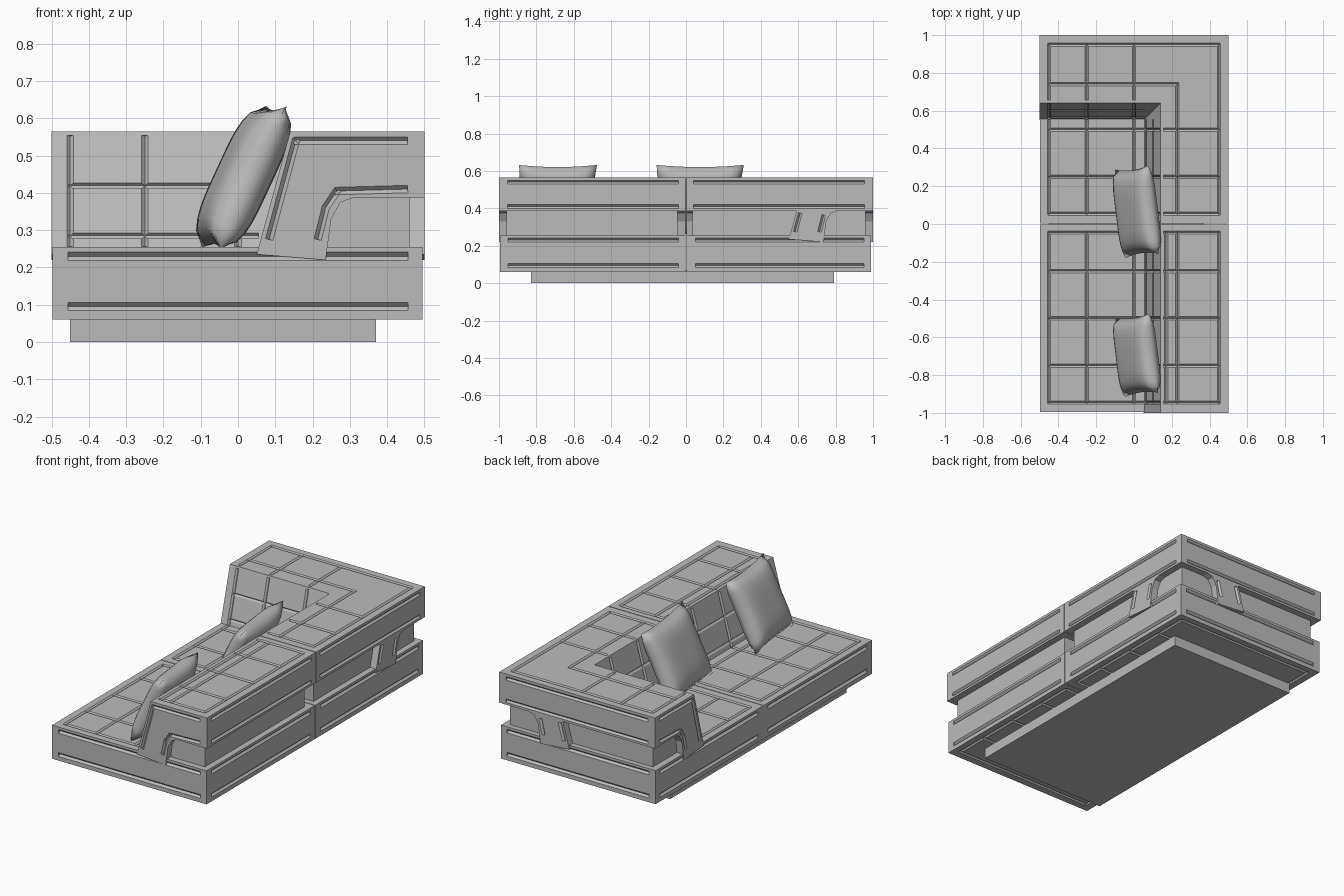
import bpy, bmesh, math
from mathutils import Vector, Matrix, Euler

cube = bpy.data.objects.get("Cube")
if cube:
    bpy.data.objects.remove(cube, do_unlink=True)

# One grey upholstery material
GREY = (0.5, 0.5, 0.5, 1)
mat = bpy.data.materials.new("grey_upholstery")
mat.use_nodes = True
mat.diffuse_color = GREY
mat.node_tree.nodes["Principled BSDF"].inputs["Base Color"].default_value = GREY


def to_object(name, bm):
    bmesh.ops.recalc_face_normals(bm, faces=bm.faces)
    mesh = bpy.data.meshes.new(name)
    bm.to_mesh(mesh)
    bm.free()
    obj = bpy.data.objects.new(name, mesh)
    bpy.context.collection.objects.link(obj)
    mesh.materials.append(mat)
    return obj


def box(name, x, y, z):
    bm = bmesh.new()
    bmesh.ops.create_cube(bm, size=1)
    for v in bm.verts:
        v.co = [(a + b) / 2 + c * (b - a) for (a, b), c in zip((x, y, z), v.co)]
    return to_object(name, bm)


def boolean(obj, other, operation):
    mod = obj.modifiers.new("cut", 'BOOLEAN')
    mod.operation = operation
    mod.solver = 'EXACT'
    mod.use_self = True
    mod.object = other
    graph = bpy.context.evaluated_depsgraph_get()
    mesh = bpy.data.meshes.new_from_object(obj.evaluated_get(graph))
    obj.modifiers.clear()
    obj.data = mesh
    bpy.data.objects.remove(other, do_unlink=True)
    mesh.materials.clear()
    mesh.materials.append(mat)
    for p in mesh.polygons:
        p.material_index = 0


def groove(obj, lines, radius=0.009):
    """Cut V-shaped seams along the given paths."""
    bm = bmesh.new()
    for path in lines:
        for p, q in zip(path, path[1:]):
            p, q = Vector(p), Vector(q)
            d = q - p
            m = Matrix.Translation((p + q) / 2) @ d.to_track_quat('Z', 'Y').to_matrix().to_4x4()
            bmesh.ops.create_cone(bm, cap_ends=True, segments=4, radius1=radius,
                                  radius2=radius, depth=d.length + radius, matrix=m)
    cutter = to_object("seam_cutter", bm)
    cutter.hide_render = True
    boolean(obj, cutter, 'DIFFERENCE')


# Plinth
box("plinth", (-0.45, 0.37), (-0.83, 0.79), (0, 0.07))

# Seat modules with quilted tops and seams round the sides
TOP, BOTTOM = 0.255, 0.06
COLUMNS = (-0.45, -0.25, 0)


def seat(name, y0, y1, outer, rows, back_limit):
    obj = box(name, (-0.498, 0.495), (y0, y1), (BOTTOM, TOP))
    lo, hi = min(rows), max(rows)
    lines = [((x, lo, TOP), (x, back_limit, TOP)) for x in COLUMNS]
    lines += [((-0.45, y, TOP), (0.1, y, TOP)) for y in rows if y <= back_limit]
    for x in (-0.45, 0.45):
        lines.append(((x, lo, BOTTOM), (x, hi, BOTTOM)))
    for y in rows:
        lines.append(((-0.45, y, BOTTOM), (0.45, y, BOTTOM)))
    groove(obj, lines)
    sides = []
    for z in (0.095, 0.23):
        sides += [((x, lo, z), (x, hi, z)) for x in (-0.498, 0.495)]
        sides.append(((-0.45, outer, z), (0.45, outer, z)))
    groove(obj, sides, 0.011)


seat("front_seat", -0.995, -0.002, -0.995, (-0.945, -0.75, -0.5, -0.25, -0.045), -0.045)
seat("rear_seat", 0.002, 0.99, 0.99, (0.055, 0.25, 0.5, 0.75, 0.945), 0.56)

# Backrest cross-section: sloping front, flat top, overhang and curved leg
PROFILE = [(0.05, 0.235), (0.14, 0.565), (0.5, 0.565), (0.5, 0.387), (0.31, 0.387),
           (0.275, 0.375), (0.25, 0.33), (0.235, 0.22)]
END_SEAMS = [[(0.085, 0.28), (0.155, 0.54), (0.45, 0.54)],
             [(0.215, 0.28), (0.235, 0.36), (0.265, 0.405), (0.45, 0.41)]]
RIDGE = 0.565


def along_y(u, z, t):
    return (u, t, z)


def along_x(u, z, t):
    return (t, u + 0.5, z)


def rest(name, place, a, b):
    bm = bmesh.new()
    face = bm.faces.new([bm.verts.new(place(u, z, a)) for u, z in PROFILE])
    moved = bmesh.ops.extrude_face_region(bm, geom=[face])["geom"]
    shift = Vector(place(0, 0, b)) - Vector(place(0, 0, a))
    bmesh.ops.translate(bm, vec=shift, verts=[v for v in moved if isinstance(v, bmesh.types.BMVert)])
    return to_object(name, bm)


def end_seams(place, t):
    return [[place(u, z, t) for u, z in path] for path in END_SEAMS]


def slope(z):
    return 0.05 + (z - 0.235) * 0.09 / 0.33


def slope_seams(place, stations, t0, t1):
    lines = [(place(slope(z), z, t0), place(slope(z), z, t1)) for z in (0.285, 0.42)]
    lines += [(place(slope(0.26), 0.26, t), place(slope(0.55), 0.55, t)) for t in stations]
    return lines


def top_seams(place, stations, start=0.16):
    return [(place(start, RIDGE, t), place(0.45, RIDGE, t)) for t in stations]


# Front back-rest module
front_rest = rest("front_backrest", along_y, -1, -0.002)
rows = (-0.945, -0.75, -0.5, -0.25, -0.045)
lines = [((x, -0.945, RIDGE), (x, -0.045, RIDGE)) for x in (0.17, 0.23, 0.45)]
groove(front_rest, lines + top_seams(along_y, rows) + slope_seams(along_y, rows, -0.95, -0.045))
sides = [((0.5, -0.95, z), (0.5, -0.045, z)) for z in (0.41, 0.54)]
groove(front_rest, sides + end_seams(along_y, -1), 0.01)

# Corner module: back-rest joined with the return arm
corner = rest("corner_backrest", along_y, 0.002, 1)
boolean(corner, rest("return_arm", along_x, -0.5, 0.5), 'UNION')
rows = (0.055, 0.25, 0.5)
lines = [((0.23, 0.055, RIDGE), (0.23, 0.74, RIDGE)),
         ((0.45, 0.055, RIDGE), (0.45, 0.95, RIDGE)),
         ((-0.45, 0.74, RIDGE), (0.23, 0.74, RIDGE)),
         ((-0.45, 0.95, RIDGE), (0.45, 0.95, RIDGE))]
lines += top_seams(along_y, rows) + top_seams(along_x, COLUMNS)
lines += slope_seams(along_y, rows, 0.05, 0.55) + slope_seams(along_x, COLUMNS, -0.45, 0.05)
groove(corner, lines)
sides = []
for z in (0.41, 0.54):
    sides += [((0.5, 0.045, z), (0.5, 0.95, z)), ((-0.45, 1, z), (0.45, 1, z))]
sides += end_seams(along_x, -0.5)
# Only the leg seams show below the overhang at the outer corner
for place in (along_x, along_y):
    end = 0.5 if place is along_x else 1
    sides += [[place(0.085, 0.28, end), place(0.11, 0.37, end)],
              [place(0.215, 0.28, end), place(0.235, 0.36, end)]]
groove(corner, sides, 0.01)

# Recessed supports under the overhang
GAP = (0.25, 0.392)
box("front_support", (0.2, 0.46), (-0.96, -0.045), GAP)
box("rear_support", (0.2, 0.46), (0.035, 0.8), GAP)
box("arm_support", (-0.46, 0.46), (0.7, 0.96), GAP)


# Loose cushions leaning on the back-rest
def cushion(name, centre, width, height):
    bm = bmesh.new()
    for side in (-1, 1):
        made = bmesh.ops.create_grid(bm, x_segments=14, y_segments=14, size=1)["verts"]
        for v in made:
            u, w = v.co.x, v.co.y
            puff = max(0, (1 - u ** 4) * (1 - w ** 4)) ** 0.5
            v.co = (side * 0.065 * puff,
                    u * width / 2 * (1 - 0.06 * (1 - w * w)),
                    w * height / 2 * (1 - 0.06 * (1 - u * u)))
    bmesh.ops.remove_doubles(bm, verts=bm.verts, dist=0.0005)
    obj = to_object(name, bm)
    obj.location = centre
    obj.rotation_euler = Euler((0, math.radians(25), math.radians(7)))
    for p in obj.data.polygons:
        p.use_smooth = True


cushion("rear_cushion", (0.015, 0.065, 0.442), 0.47, 0.42)
cushion("front_cushion", (0.015, -0.695, 0.442), 0.42, 0.42)
